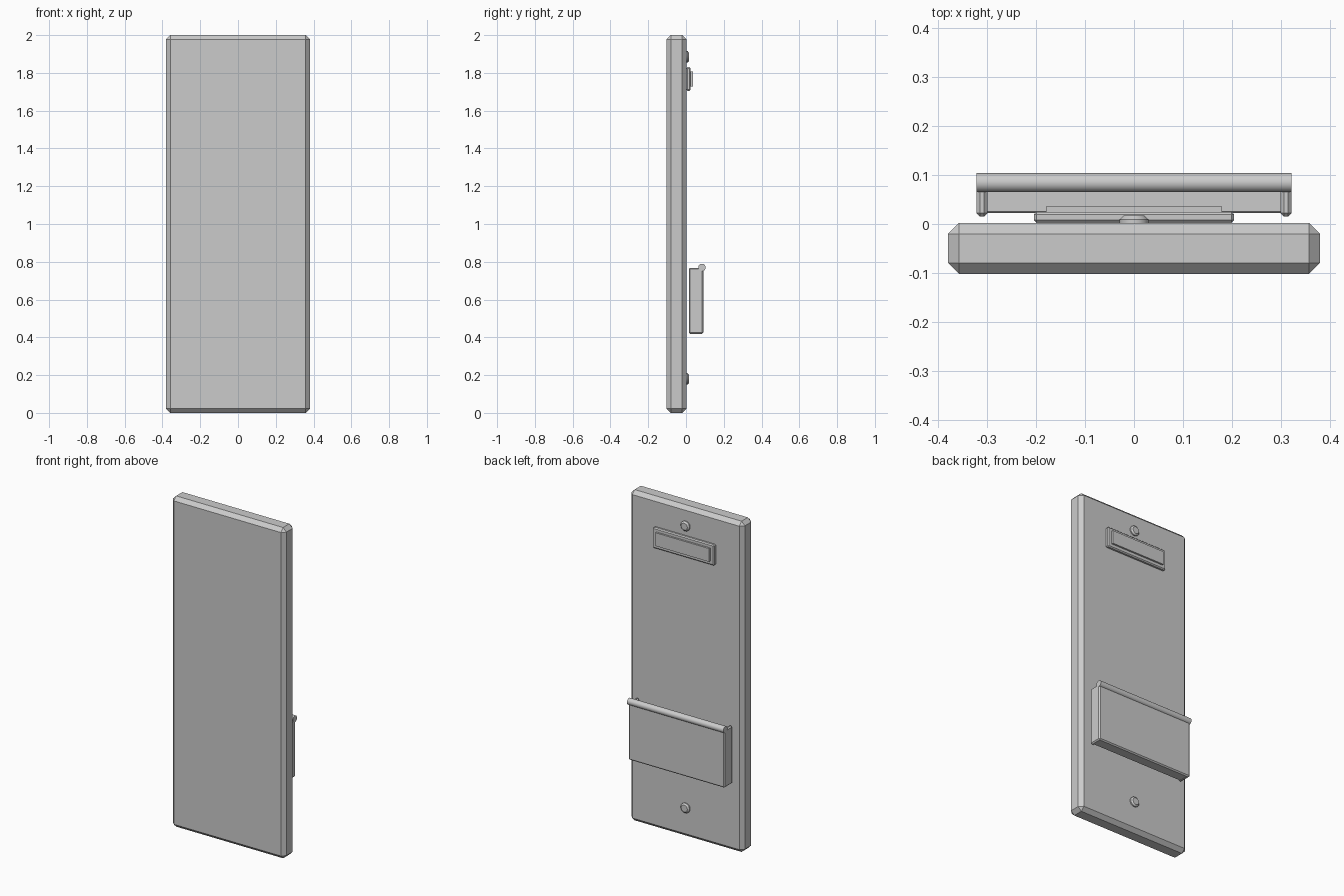
import bpy, bmesh, math
from mathutils import Matrix, Vector

if "Cube" in bpy.data.objects:
    bpy.data.objects.remove(bpy.data.objects["Cube"])

grey = bpy.data.materials.new("plain_grey")
grey.diffuse_color = (0.6, 0.6, 0.6, 1)
grey.use_nodes = True
grey.node_tree.nodes["Principled BSDF"].inputs["Base Color"].default_value = grey.diffuse_color


def finish(name, bm):
    mesh = bpy.data.meshes.new(name)
    bm.to_mesh(mesh)
    bm.free()
    mesh.materials.append(grey)
    obj = bpy.data.objects.new(name, mesh)
    bpy.context.collection.objects.link(obj)
    return obj


def box(name, lo, hi, chamfer=0):
    lo, hi = Vector(lo), Vector(hi)
    bm = bmesh.new()
    bmesh.ops.create_cube(bm, size=1)
    bmesh.ops.scale(bm, vec=hi - lo, verts=bm.verts)
    bmesh.ops.translate(bm, vec=(lo + hi) / 2, verts=bm.verts)
    if chamfer:
        bmesh.ops.bevel(bm, geom=bm.edges[:], offset=chamfer, segments=1,
                        affect='EDGES', profile=0.5)
    return finish(name, bm)


def cylinder(name, r1, r2, depth, centre, rotation, sides):
    bm = bmesh.new()
    bmesh.ops.create_cone(bm, cap_ends=True, segments=sides, radius1=r1,
                          radius2=r2, depth=depth,
                          matrix=Matrix.Translation(centre) @ rotation)
    obj = finish(name, bm)
    bpy.ops.object.select_all(action='DESELECT')
    obj.select_set(True)
    bpy.context.view_layer.objects.active = obj
    bpy.ops.object.shade_smooth_by_angle(angle=math.radians(30))
    return obj


# Door slab
box("door_panel", (-0.38, -0.102, 0), (0.38, 0.002, 2), 0.022)

# Label holder: chamfered frame with a raised plate
box("label_frame", (-0.205, 0.002, 1.705), (0.205, 0.025, 1.83), 0.006)
box("label_plate", (-0.18, 0.02, 1.728), (0.18, 0.036, 1.808))

# Open-topped pocket
box("pocket_front", (-0.322, 0.066, 0.418), (0.322, 0.092, 0.768), 0.007)
box("pocket_floor", (-0.31, 0.022, 0.42), (0.31, 0.08, 0.445), 0.004)
for side, name in ((-1, "left"), (1, "right")):
    x = sorted((side * 0.30, side * 0.322))
    box("pocket_side_" + name, (x[0], 0.015, 0.418), (x[1], 0.085, 0.768), 0.007)

# Rounded rail along the pocket rim
cylinder("pocket_rail", 0.0195, 0.0195, 0.644, (0, 0.0845, 0.77),
         Matrix.Rotation(math.pi / 2, 4, 'Y'), 24)

# Fixing studs: short base with a tapered cap
turn = Matrix.Rotation(-math.pi / 2, 4, 'X')
for z, name in ((1.885, "upper"), (0.18, "lower")):
    cylinder("stud_base_" + name, 0.03, 0.03, 0.012, (0, 0.003, z), turn, 16)
    cylinder("stud_cap_" + name, 0.03, 0.021, 0.008, (0, 0.013, z), turn, 16)
